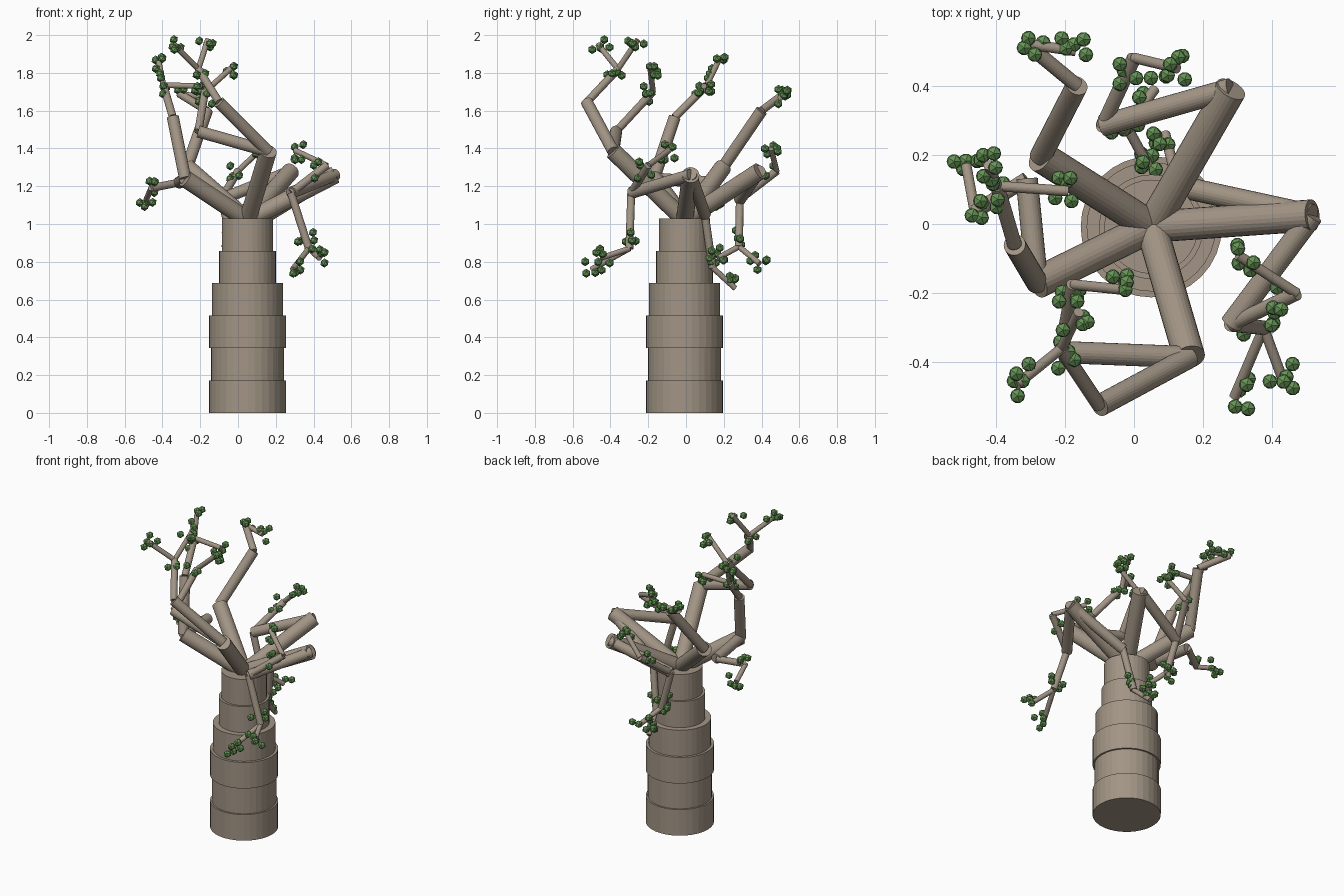
import bpy, bmesh, random
from mathutils import Vector, Matrix

if "Cube" in bpy.data.objects:
    bpy.data.objects.remove(bpy.data.objects["Cube"])

random.seed(4)


def material(name, color):
    m = bpy.data.materials.new(name)
    m.diffuse_color = (*color, 1)
    m.use_nodes = True
    m.node_tree.nodes["Principled BSDF"].inputs["Base Color"].default_value = m.diffuse_color
    return m


BARK = material("bark", (0.36, 0.30, 0.235))
GREEN = material("leaf_green", (0.13, 0.30, 0.09))


def finish(bm, name, mat):
    me = bpy.data.meshes.new(name)
    bm.to_mesh(me)
    bm.free()
    me.materials.append(mat)
    ob = bpy.data.objects.new(name, me)
    bpy.context.collection.objects.link(ob)
    return ob


def rod(bm, a, b, r, sides=24):
    a, b = Vector(a), Vector(b)
    d = b - a
    mat = Matrix.Translation((a + b) / 2) @ d.to_track_quat('Z', 'Y').to_matrix().to_4x4()
    bmesh.ops.create_cone(bm, cap_ends=True, segments=sides, radius1=r, radius2=r,
                          depth=d.length, matrix=mat)


# Trunk: six stacked drums
bm = bmesh.new()
H = 1.03 / 6
for i, r in enumerate((0.204, 0.193, 0.204, 0.187, 0.151, 0.136)):
    rod(bm, (0.05, -0.008, i * H), (0.05, -0.008, (i + 1) * H), r, 32)
finish(bm, "trunk", BARK)

# Branch tree: (end point, [child branches])
TREE = {
    "back_right_branch": ((0.28, 0.39, 1.28), [
        ((-0.09, 0.285, 1.13), [
            ((0.0, 0.48, 1.28), [((0.125, 0.45, 1.40), [])]),
            ((-0.02, 0.28, 0.88), [((0.04, 0.17, 0.82), []), ((0.06, 0.39, 0.79), [])]),
        ])]),
    "right_branch": ((0.515, 0.025, 1.26), [
        ((0.28, -0.29, 1.165), [
            ((0.47, -0.20, 1.31), [((0.30, -0.09, 1.39), [])]),
            ((0.375, -0.30, 0.87), [((0.29, -0.50, 0.76), []), ((0.43, -0.45, 0.82), [])]),
        ]),
        ((0.17, 0.10, 1.05), [
            ((0.12, 0.14, 0.77), [((0.09, 0.26, 0.66), [])]),
        ])]),
    "front_branch": ((0.16, -0.385, 1.385), [
        ((-0.10, -0.525, 1.645), [
            ((-0.21, -0.36, 1.82), [((-0.34, -0.465, 1.95), []), ((-0.16, -0.255, 1.975), [])]),
        ]),
        ((-0.21, -0.37, 1.49), [
            ((-0.175, -0.175, 1.70), [((-0.03, -0.19, 1.83), [])]),
        ])]),
    "front_left_branch": ((-0.28, -0.17, 1.24), [
        ((-0.345, -0.06, 1.565), [
            ((-0.395, 0.11, 1.735), [((-0.19, 0.095, 1.73), []), ((-0.42, 0.17, 1.86), [])]),
        ]),
        ((-0.31, 0.13, 1.22), [
            ((-0.46, 0.035, 1.19), [((-0.485, 0.17, 1.13), [])]),
        ])]),
    "back_left_branch": ((-0.27, 0.195, 1.30), [
        ((-0.165, 0.40, 1.60), [
            ((-0.31, 0.52, 1.69), [((-0.17, 0.50, 1.67), [])]),
        ])]),
}
RADII = (0.046, 0.032, 0.021, 0.015)
leaf_spots = []


def grow(bm, start, node, level=0):
    end, kids = node
    rod(bm, start, end, RADII[level])
    if level >= 2:
        leaf_spots.append((Vector(start), Vector(end), 4 if level == 2 else 5))
    for kid in kids:
        grow(bm, end, kid, level + 1)


for name, node in TREE.items():
    bm = bmesh.new()
    grow(bm, (0.05, -0.008, 1.02), node)
    finish(bm, name, BARK)

# Leaf clusters scattered round the twig tips
bm = bmesh.new()
for a, b, n in leaf_spots:
    for _ in range(n):
        off = Vector([random.uniform(-0.042, 0.042) for _ in range(3)])
        p = a.lerp(b, random.uniform(0.75, 1.0)) + off
        p.z = min(p.z, 1.976)
        bmesh.ops.create_icosphere(bm, subdivisions=1, radius=0.024,
                                   matrix=Matrix.Translation(p))
finish(bm, "leaves", GREEN)
